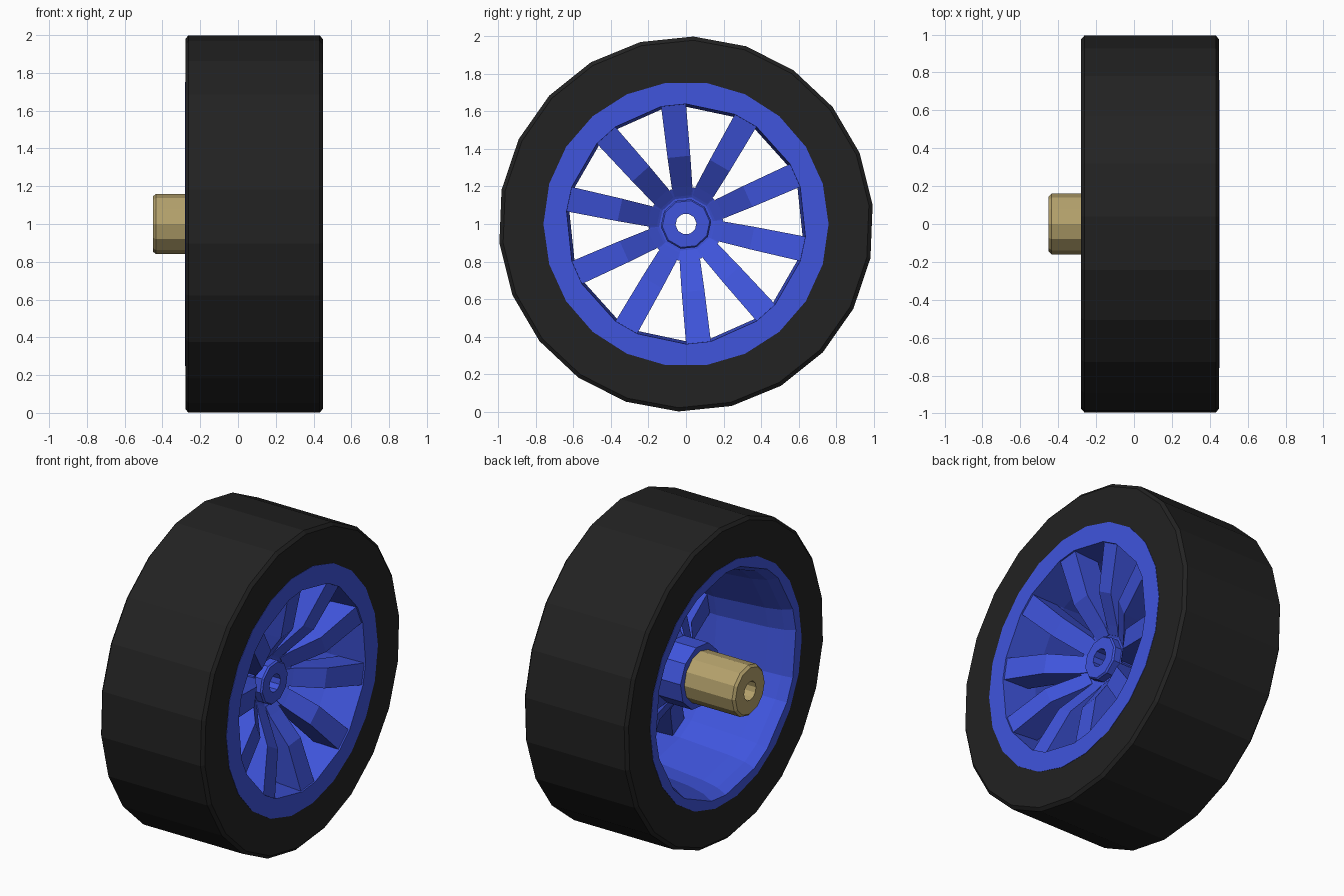
import bpy, bmesh, math

if "Cube" in bpy.data.objects:
    bpy.data.objects.remove(bpy.data.objects["Cube"])


def material(name, rgb):
    m = bpy.data.materials.new(name)
    m.diffuse_color = (*rgb, 1)
    m.use_nodes = True
    m.node_tree.nodes["Principled BSDF"].inputs["Base Color"].default_value = m.diffuse_color
    return m


BLACK = material("rubber_black", (0.016, 0.016, 0.016))
BLUE = material("rim_blue", (0.05, 0.09, 0.72))
BRASS = material("axle_brass", (0.46, 0.36, 0.15))


def even(n, start):
    return [start + 360 * i / n for i in range(n)]


def place(x, r, deg, side=0):
    a = math.radians(deg)
    return (x, r * math.cos(a) - side * math.sin(a),
            1 + r * math.sin(a) + side * math.cos(a))


def finish(bm, name, mat):
    bmesh.ops.recalc_face_normals(bm, faces=bm.faces[:])
    me = bpy.data.meshes.new(name)
    bm.to_mesh(me)
    bm.free()
    me.materials.append(mat)
    ob = bpy.data.objects.new(name, me)
    bpy.context.collection.objects.link(ob)
    return ob


def rings(name, mat, sections):
    """Closed tube about the x axis; each section is (x, radius, angles)."""
    bm = bmesh.new()
    loops = []
    for x, r, angles in sections:
        vs = [bm.verts.new(place(x, r, a)) for a in angles]
        loops.append([bm.edges.new((vs[i - 1], vs[i])) for i in range(len(vs))])
    for i in range(len(loops)):
        a, b = loops[i - 1], loops[i]
        if len(a) == len(b):
            for e, f in zip(a, b):
                p, q = e.verts
                s, t = f.verts
                bm.faces.new((p, q, t, s))
        else:
            bmesh.ops.bridge_loops(bm, edges=a + b)
    return finish(bm, name, mat)


def lathe(name, mat, profile, n, start):
    return rings(name, mat, [(x, r, even(n, start)) for x, r in profile])


# Tyre: 22-sided ring with small chamfers
lathe("tyre", BLACK, [(-0.279, 0.74), (-0.279, 0.98), (-0.262, 1.0),
                      (0.432, 1.0), (0.449, 0.98), (0.449, 0.74)], 22, 87.7)

# Rim: 22 sides outside, spoke-aligned sides inside
outer = even(22, 0)
inner = [24 + 36 * i + d for i in range(10) for d in (-6, 6)]
rings("rim", BLUE, [(-0.281, 0.76, outer), (0.451, 0.76, outer),
                    (0.451, 0.64, inner), (0.22, 0.625, inner),
                    (-0.12, 0.655, inner), (-0.22, 0.675, inner),
                    (-0.281, 0.705, inner)])

# Spokes: ten bent bars sloping in to the hub, (radius, x, half width)
front = [(0.66, 0.448, 0.067), (0.36, 0.37, 0.061), (0.2, 0.25, 0.055), (0.15, 0.215, 0.045)]
back = [(0.15, 0.04, 0.045), (0.2, 0.08, 0.055), (0.36, 0.2, 0.061), (0.66, 0.28, 0.067)]
bm = bmesh.new()
for i in range(10):
    deg = 24 + 36 * i
    left = [bm.verts.new(place(x, r, deg, w)) for r, x, w in front + back]
    right = [bm.verts.new(place(x, r, deg, -w)) for r, x, w in front + back]
    for k in range(8):
        bm.faces.new((left[k - 1], left[k], right[k], right[k - 1]))
    for s in (left, right):
        for k in range(3):
            bm.faces.new((s[k], s[k + 1], s[6 - k], s[7 - k]))
finish(bm, "spokes", BLUE)

# Hub: dished ten-sided drum with raised centre boss and through hole
lathe("hub", BLUE, [(-0.1, 0.056), (-0.1, 0.2), (0.235, 0.2), (0.205, 0.145),
                    (0.205, 0.135), (0.25, 0.135), (0.26, 0.127), (0.26, 0.056)], 10, 42)

# Axle: twelve-sided sleeve with chamfered end
lathe("axle", BRASS, [(-0.05, 0.06), (-0.05, 0.16), (-0.435, 0.16),
                      (-0.45, 0.146), (-0.45, 0.06)], 12, 0)
